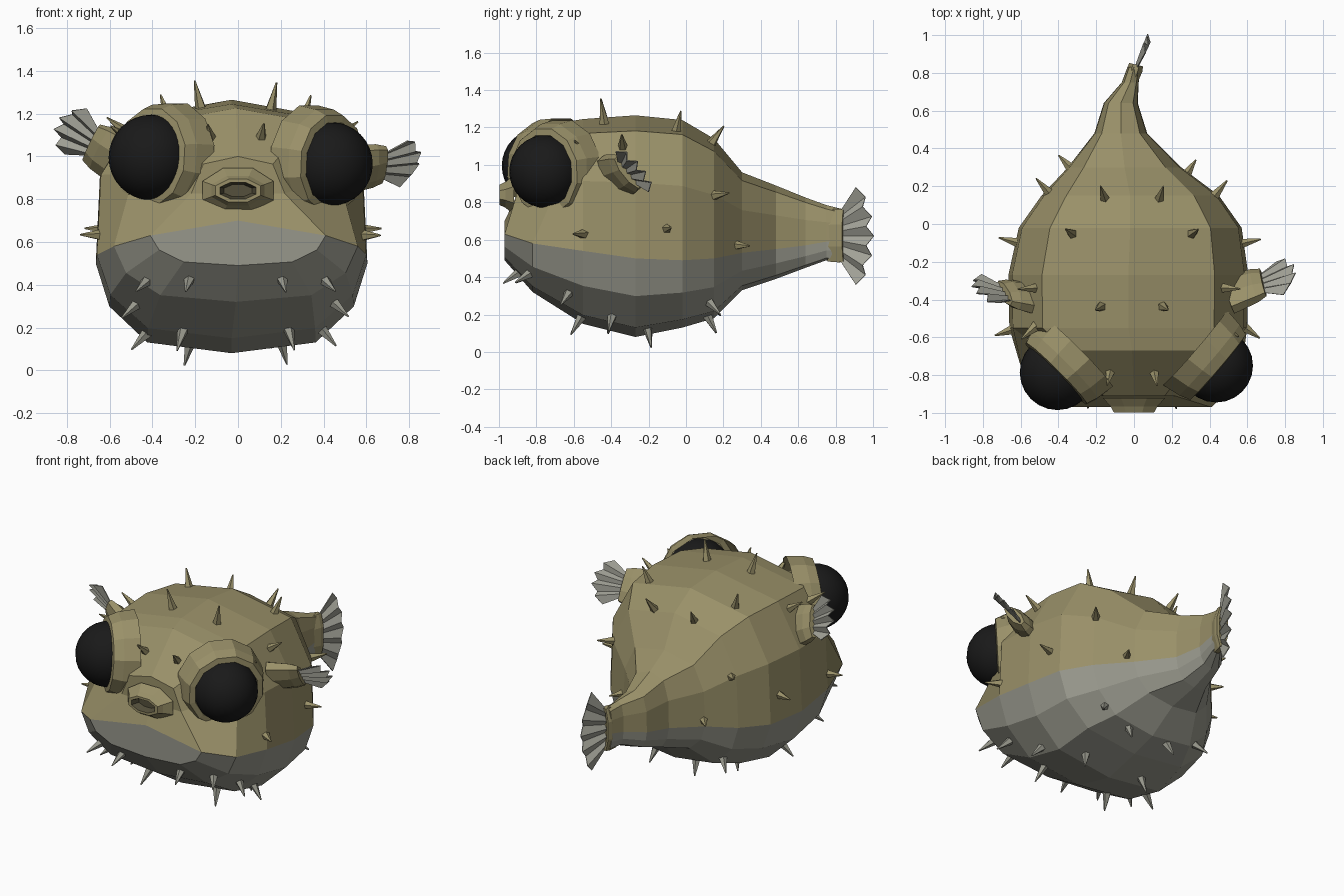
import bpy, math
from mathutils import Vector as V

if "Cube" in bpy.data.objects:
    bpy.data.objects.remove(bpy.data.objects["Cube"])


def material(name, r, g, b):
    m = bpy.data.materials.new(name)
    m.diffuse_color = (r, g, b, 1)
    m.use_nodes = True
    m.node_tree.nodes["Principled BSDF"].inputs["Base Color"].default_value = m.diffuse_color
    return m


OLIVE = material("olive_skin", .32, .28, .14)
BELLY = material("grey_belly", .31, .31, .26)
FIN = material("fin_grey", .36, .36, .31)
BLACK = material("eye_black", .01, .01, .01)
DARK = material("mouth_dark", .09, .08, .045)


def build(name, verts, faces, mats, idx=None):
    me = bpy.data.meshes.new(name)
    me.from_pydata([tuple(v) for v in verts], [], faces)
    for m in mats:
        me.materials.append(m)
    if idx:
        for p, i in zip(me.polygons, idx):
            p.material_index = i
    me.update()
    ob = bpy.data.objects.new(name, me)
    bpy.context.collection.objects.link(ob)
    return ob


def frame(axis, side):
    a = V(axis).normalized()
    u = V(side)
    u = (u - a * u.dot(a)).normalized()
    return a, u, a.cross(u)


def loft(name, c, axis, side, rings, n, mats, inner=None):
    """Stack of oval rings (offset, radius along side, radius across), end capped."""
    a, u, w = frame(axis, side)
    verts, faces, idx = [], [], []
    for off, ru, rw in rings:
        for k in range(n):
            t = 2 * math.pi * (k + .5) / n
            verts.append(V(c) + a * off + u * ru * math.cos(t) + w * rw * math.sin(t))
    for r in range(len(rings) - 1):
        for k in range(n):
            k2 = (k + 1) % n
            faces.append((r*n + k, r*n + k2, r*n + n + k2, r*n + n + k))
            idx.append(1 if inner is not None and r >= inner else 0)
    faces.append(tuple(range((len(rings) - 1) * n, len(rings) * n)))
    idx.append(1 if inner is not None else 0)
    return build(name, verts, faces, mats, idx)


def fan(name, c, axis, side, base, tip, length, n):
    """Pleated fin with a scalloped outer edge."""
    a, u, w = frame(axis, side)
    verts, faces = [], []
    for k in range(n + 1):
        t = 2 * k / n - 1
        z = .014 if k % 2 else -.014
        reach = length * (1 - .4 * t * t) * (.84 if k % 2 == 0 else 1)
        verts.append(V(c) + u * base * t + w * z * .4)
        verts.append(V(c) + u * tip * t + a * reach + w * z)
    for k in range(n):
        faces.append((2*k, 2*k + 2, 2*k + 3, 2*k + 1))
    ob = build(name, verts, faces, [FIN])
    s = ob.modifiers.new("thin", 'SOLIDIFY')
    s.thickness = .006
    s.offset = 0


# Body: y, upper shift back, centre x, half width, upper width factor, top, bottom, belly line
sections = [
    (-.97, .06, 0, .41, .55, 1.00, .49, .63),
    (-.82, .15, -.01, .57, .86, 1.225, .32, .58),
    (-.55, 0, -.03, .63, 1, 1.245, .15, .54),
    (-.27, 0, -.03, .635, 1, 1.265, .08, .50),
    (-.02, 0, -.02, .59, 1, 1.24, .13, .49),
    (.15, 0, -.02, .47, 1, 1.14, .18, .50),
    (.30, 0, -.05, .30, 1, .96, .33, .53),
    (.48, 0, -.07, .14, 1, .89, .39, .55),
    (.64, 0, -.07, .09, 1, .825, .45, .57),
    (.75, 0, -.02, .045, 1, .785, .49, .59),
    (.83, 0, 0, .035, 1, .765, .48, .60),
]
verts, faces, idx = [], [], []
for y, dy, cx, w, uf, zt, zb, zm in sections:
    half = [(0, zt, dy), (.72 * w * uf, zt - .07 * (zt - zb), dy),
            (.97 * w * uf, zm + .53 * (zt - zm), dy), (w, zm, 0),
            (.9 * w, zm - .48 * (zm - zb), 0), (.62 * w, zm - .88 * (zm - zb), .0),
            (0, zb, 0)]
    ring = half + [(-x, z, d) for x, z, d in half[5:0:-1]]
    verts += [V((cx + x, y + d, z)) for x, z, d in ring]
for r in range(len(sections) - 1):
    for k in range(12):
        k2 = (k + 1) % 12
        faces.append((r*12 + k, r*12 + k2, r*12 + 12 + k2, r*12 + 12 + k))
        idx.append(1 if 3 <= k <= 8 else 0)
# face plate with a raised belly line in the middle
mid = [0]
for k in range(1, 6):
    p = (verts[k] + verts[12 - k]) / 2
    p.z += (0, 0, 0, .07, .03, .01)[k]
    mid.append(len(verts))
    verts.append(p)
mid.append(6)
for k in range(6):
    for s in (1, -1):
        f = [mid[k], mid[k + 1], (s * (k + 1)) % 12, (s * k) % 12]
        f = list(dict.fromkeys(f))
        faces.append(tuple(f if s == 1 else f[::-1]))
        idx.append(1 if k >= 3 else 0)
last = (len(sections) - 1) * 12
faces.append(tuple(range(last, last + 12)))
idx.append(0)
body = build("body", verts, faces, [OLIVE, BELLY], idx)

# Mouth
loft("mouth", (0, -.92, .84), (0, -1, 0), (1, 0, 0),
     [(0, .18, .115), (.045, .135, .075), (.078, .115, .058), (.078, .092, .042),
      (.03, .07, .03)], 8, [OLIVE, DARK], 3)

# Eyes and sockets
for side, c, ax, r in (("left", (-.405, -.785, .995), (-.7, -.7, .08), .2),
                       ("right", (.435, -.75, .965), (.76, -.65, -.05), .195)):
    bpy.ops.mesh.primitive_uv_sphere_add(segments=24, ring_count=16, radius=r, location=c)
    eye = bpy.context.object
    eye.name = side + "_eye"
    eye.data.materials.append(BLACK)
    bpy.ops.object.shade_smooth()
    loft(side + "_eye_socket", c, ax, (0, 0, 1),
         [(-.15, .275, .27), (-.05, .26, .255), (.01, .235, .235), (.015, .2, .2),
          (-.05, .17, .17)], 12, [OLIVE])

# Side fins on oval stubs
for side, c, ax, sp in (("left", (-.61, -.38, 1.02), (-.83, .15, .5), (-.35, .5, -.7)),
                        ("right", (.60, -.34, .95), (.9, .33, .12), (-.35, .5, -.75))):
    loft(side + "_fin_stub", c, ax, sp,
         [(-.1, .14, .07), (.04, .125, .055), (.09, .11, .035)], 8, [OLIVE])
    fan(side + "_fin", V(c) + V(ax).normalized() * .08, ax, sp, .075, .14, .2, 8)

# Tail rim and tail fin
loft("tail_rim", (0, .8, .622), (.25, .97, 0), (0, 0, 1),
     [(-.04, .15, .035), (.02, .155, .045), (.045, .15, .04), (.045, .125, .022),
      (.03, .12, .015)], 8, [OLIVE])
fan("tail_fin", (.01, .825, .62), (.4, .92, 0), (0, 0, -1), .13, .26, .19, 10)

# Spikes: mirrored pairs snapped onto the skin
spots = [(.12, -.8, 1.1, .09), (.17, -.44, 1.26, .13), (.32, -.05, 1.2, .11),
         (.15, .15, 1.14, .11), (.52, -.34, 1.12, .11), (.56, -.57, 1.12, .10),
         (.6, -.55, .63, .09), (.6, -.1, .66, .10), (.47, .2, .85, .10),
         (.3, .28, .57, .08), (.45, -.9, .37, .10), (.22, -.93, .39, .10),
         (.5, -.65, .27, .10), (.25, -.57, .17, .11), (.42, -.4, .17, .10),
         (.22, -.2, .1, .10), (.35, .13, .26, .10), (.15, .12, .18, .10)]
for i, (x, y, z, h) in enumerate(spots):
    for side, s in (("right", 1), ("left", -1)):
        ok, p, nrm, f = body.closest_point_on_mesh(V((s * x - .01, y, z)))
        out = (p - V((0, -.3, .65))).normalized()
        if nrm.dot(out) < 0:
            nrm = -nrm
        d = (nrm + out * .7).normalized()
        bpy.ops.mesh.primitive_cone_add(
            vertices=5, radius1=.032, radius2=.004, depth=h + .03,
            location=p + d * (h - .03) / 2,
            rotation=d.to_track_quat('Z', 'Y').to_euler())
        ob = bpy.context.object
        ob.name = f"{side}_spike_{i + 1}"
        ob.data.materials.append(BELLY if i >= 10 else OLIVE)
